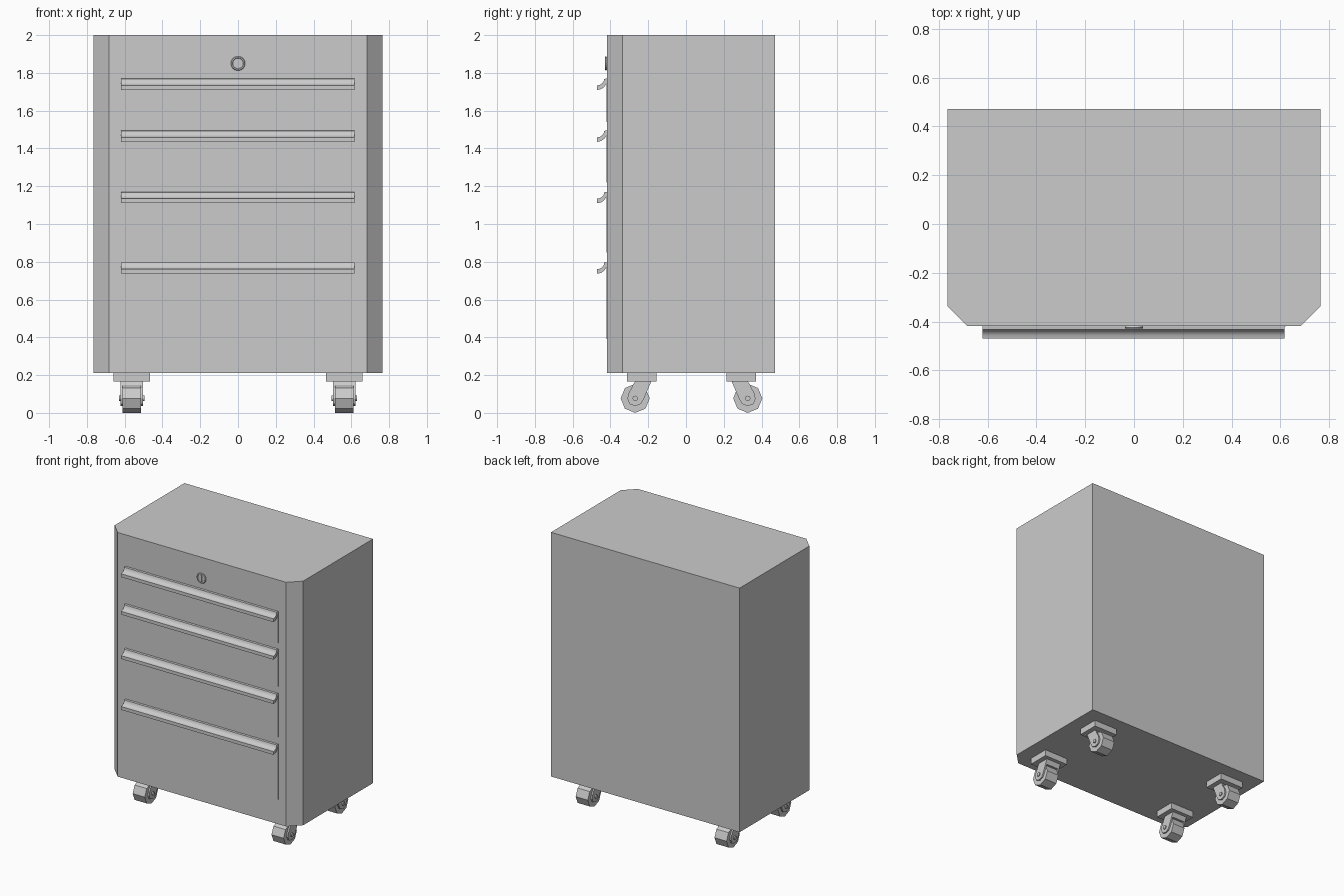
import bpy, bmesh, math
from mathutils import Vector

if "Cube" in bpy.data.objects:
    bpy.data.objects.remove(bpy.data.objects["Cube"])


def prism(name, profile, axis, lo, hi):
    """Extrude a closed profile along one axis (x: profile is y,z / y: x,z / z: x,y)."""
    def at(p, t):
        return {"x": (t, p[0], p[1]), "y": (p[0], t, p[1]), "z": (p[0], p[1], t)}[axis]
    bm = bmesh.new()
    face = bm.faces.new([bm.verts.new(at(p, lo)) for p in profile])
    new = bmesh.ops.extrude_face_region(bm, geom=[face])["geom"]
    shift = Vector(at((0, 0), hi - lo))
    bmesh.ops.translate(bm, vec=shift, verts=[v for v in new if isinstance(v, bmesh.types.BMVert)])
    bmesh.ops.recalc_face_normals(bm, faces=bm.faces)
    mesh = bpy.data.meshes.new(name)
    bm.to_mesh(mesh)
    bm.free()
    ob = bpy.data.objects.new(name, mesh)
    bpy.context.collection.objects.link(ob)
    return ob


def rect(a0, a1, b0, b1):
    return [(a0, b0), (a1, b0), (a1, b1), (a0, b1)]


def ring(ca, cb, r, n):
    return [(ca + r * math.sin(2 * math.pi * i / n), cb + r * math.cos(2 * math.pi * i / n))
            for i in range(n)]


FRONT, BACK, SIDE = -0.418, 0.472, 0.765

# Cabinet with chamfered front corners
prism("cabinet_body", [(-SIDE, BACK), (SIDE, BACK), (SIDE, -0.337), (0.683, FRONT),
                       (-0.683, FRONT), (-SIDE, -0.337)], "z", 0.21, 2.0)

# Drawer fronts and scooped full-width pulls
arc_steps = [math.radians(a) for a in (0, 22.5, 45, 67.5, 90)]
for i, (top, bottom) in enumerate([(1.77, 1.54), (1.495, 1.22), (1.17, 0.85), (0.797, 0.39)]):
    prism(f"drawer_front_{i + 1}", rect(-0.62, 0.62, bottom, top), "y", FRONT - 0.002, FRONT + 0.01)
    upper = [(-0.470 + 0.037 * math.cos(a), top - 0.002 - 0.034 * math.sin(a)) for a in arc_steps]
    lower = [(-0.470 + 0.052 * math.cos(a), top - 0.008 - 0.052 * math.sin(a)) for a in arc_steps]
    pull = prism(f"drawer_pull_{i + 1}", [(FRONT, top)] + upper + lower[::-1],
                 "x", -0.62, 0.617)
    bpy.ops.object.select_all(action="DESELECT")
    pull.select_set(True)
    bpy.context.view_layer.objects.active = pull
    bpy.ops.object.shade_smooth_by_angle(angle=math.radians(35))

# Key lock: raised disc, rim and slot
prism("lock_disc", ring(0, 1.85, 0.032, 24), "y", FRONT - 0.008, FRONT + 0.005)
bpy.ops.mesh.primitive_torus_add(location=(0, FRONT - 0.006, 1.85), rotation=(math.pi / 2, 0, 0),
                                 major_radius=0.032, minor_radius=0.006,
                                 major_segments=24, minor_segments=6)
bpy.context.object.name = "lock_rim"
prism("lock_keyway", rect(-0.005, 0.005, 1.825, 1.875), "y", FRONT - 0.011, FRONT - 0.006)

# Four casters, trailing outward to front and back
for sx, side in ((-1, "left"), (1, "right")):
    for sy, end in ((-1, "front"), (1, "back")):
        tag = f"{end}_{side}"
        cx = 0.563 * sx
        py = -0.235 if sy < 0 else 0.293
        wy = py + 0.034 * sy
        prism(f"caster_plate_{tag}", rect(cx - 0.096, cx + 0.096, py - 0.078, py + 0.078),
              "z", 0.165, 0.212)
        prism(f"caster_wheel_{tag}", ring(wy, 0.077, 0.077, 8), "x", cx - 0.049, cx + 0.049)
        cheek = [(wy + sy * a, b) for a, b in
                 [(0.0, 0.166), (-0.085, 0.166), (-0.046, 0.075), (-0.03, 0.047), (0, 0.036),
                  (0.03, 0.047), (0.041, 0.075), (0.035, 0.105)]]
        for s in (-1, 1):
            x0, x1 = sorted((cx + s * 0.049, cx + s * 0.060))
            prism(f"caster_fork_{tag}", cheek, "x", x0, x1)
            x0, x1 = sorted((cx + s * 0.058, cx + s * 0.068))
            prism(f"caster_axle_{tag}", ring(wy, 0.077, 0.014, 12), "x", x0, x1)
        crown = [(wy + sy * a, b) for a, b in
                 [(0.0, 0.166), (-0.085, 0.166), (-0.07, 0.132), (0.018, 0.142)]]
        prism(f"caster_crown_{tag}", crown, "x", cx - 0.06, cx + 0.06)
